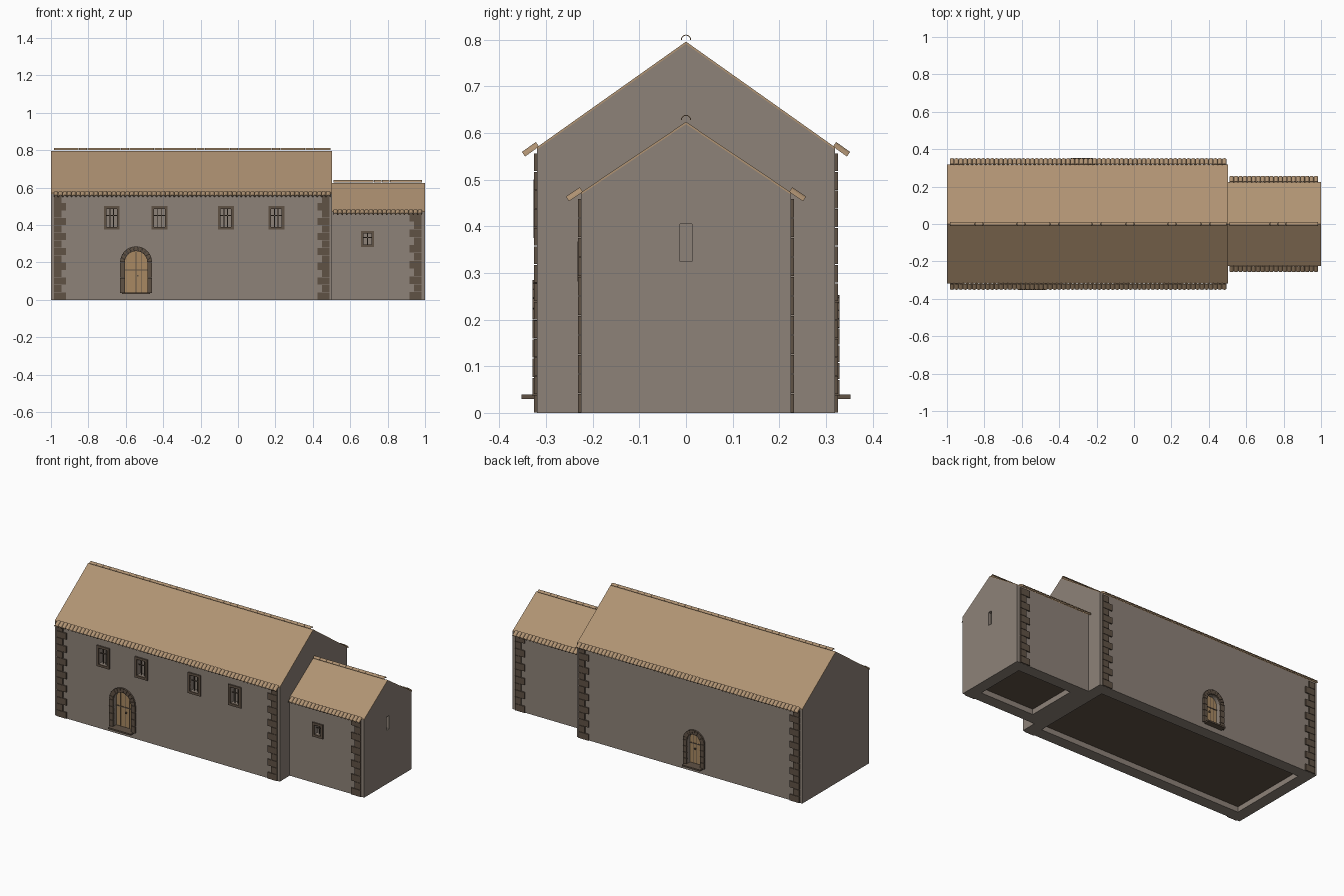
import bpy, bmesh, math
from mathutils import Vector

if "Cube" in bpy.data.objects:
    bpy.data.objects.remove(bpy.data.objects["Cube"])


def material(name, rgb):
    lin = [((c / 255 + 0.055) / 1.055) ** 2.4 for c in rgb] + [1]
    m = bpy.data.materials.new(name)
    m.use_nodes = True
    m.diffuse_color = lin
    bsdf = m.node_tree.nodes["Principled BSDF"]
    bsdf.inputs["Base Color"].default_value = lin
    bsdf.inputs["Roughness"].default_value = 0.9
    return m


WALL = material("grey plaster", (141, 130, 120))
ROOF = material("tan roof tile", (176, 147, 115))
STONE = material("brown stone", (96, 82, 69))
WOOD = material("door wood", (168, 137, 98))


def prism(bm, pts, vec):
    """Extrude a flat outline along a vector into a closed solid."""
    a = [bm.verts.new(p) for p in pts]
    b = [bm.verts.new(Vector(p) + Vector(vec)) for p in pts]
    bm.faces.new(a)
    bm.faces.new(b[::-1])
    for i in range(len(a)):
        j = (i + 1) % len(a)
        bm.faces.new((a[i], b[i], b[j], a[j]))


def box(bm, x0, x1, y0, y1, z0, z1):
    prism(bm, [(x0, y0, z0), (x1, y0, z0), (x1, y1, z0), (x0, y1, z0)], (0, 0, z1 - z0))


def finish(bm, name, mat):
    bmesh.ops.recalc_face_normals(bm, faces=bm.faces)
    me = bpy.data.meshes.new(name)
    bm.to_mesh(me)
    bm.free()
    ob = bpy.data.objects.new(name, me)
    me.materials.append(mat)
    bpy.context.collection.objects.link(ob)
    return ob


def cut(ob, bm):
    """Subtract the solids in bm from ob."""
    cutter = finish(bm, "cutter", WALL)
    cutter.hide_render = True
    mod = ob.modifiers.new("openings", "BOOLEAN")
    mod.operation = "DIFFERENCE"
    mod.solver = "EXACT"
    mod.object = cutter
    bpy.context.view_layer.objects.active = ob
    bpy.ops.object.modifier_apply(modifier=mod.name)
    bpy.data.objects.remove(cutter)


def arch(cx, r, z0, spring, y, n=12):
    arc = [(cx + r * math.cos(math.pi * i / n), y, spring + r * math.sin(math.pi * i / n))
           for i in range(n + 1)]
    return [(cx + r, y, z0)] + arc + [(cx - r, y, z0)]


# name, x start, x end, half depth, eave height, ridge height
NAVE = ("nave", -1.0, 0.503, 0.319, 0.565, 0.791)
ANNEX = ("annex", 0.503, 1.0, 0.225, 0.468, 0.619)
# centre x, bottom, width, height, vertical bars
NAVE_WINDOWS = [(x, 0.375, 0.085, 0.125, 2) for x in (-0.675, -0.42, -0.065, 0.205)]
ANNEX_WINDOWS = [(0.692, 0.282, 0.07, 0.085, 1)]
# name, side, centre x, inner radius, spring height
DOORS = [("front", -1, -0.545, 0.06, 0.2), ("back", 1, -0.28, 0.045, 0.182)]
SILL, RIM, FRAME, RECESS = 0.035, 0.07, 0.014, 0.03


def walls(part, windows, doors):
    name, x0, x1, d, eave, ridge = part
    bm = bmesh.new()
    outline = [(-d, 0), (d, 0), (d, eave), (0, ridge), (-d, eave)]
    prism(bm, [(x0, y, z) for y, z in outline], (x1 - x0, 0, 0))
    ob = finish(bm, name + "_walls", WALL)
    bm = bmesh.new()
    box(bm, x0 + RIM, x1 - RIM, RIM - d, d - RIM, -0.1, SILL)
    for cx, z, w, h, _ in windows:
        box(bm, cx - w / 2 + FRAME, cx + w / 2 - FRAME, -d - 0.1, RECESS - d, z + FRAME, z + h - FRAME)
    for _, s, cx, r, spring in doors:
        prism(bm, arch(cx, r, SILL, spring, s * (d - RECESS)), (0, s * 0.1, 0))
    if name == "annex":
        box(bm, x1 - 0.02, x1 + 0.1, -0.013, 0.013, 0.325, 0.405)
    cut(ob, bm)
    bm = bmesh.new()
    box(bm, x0 + RIM, x1 - RIM, RIM - d, d - RIM, SILL - 0.003, SILL + 0.003)
    finish(bm, name + "_floor", STONE)


def window_trim(part, windows):
    name, d = part[0], part[3]
    bm = bmesh.new()
    y0, y1 = -d - 0.008, 0.004 - d
    for cx, z, w, h, bars in windows:
        l, r, t = cx - w / 2, cx + w / 2, z + h
        box(bm, l, l + FRAME, y0, y1, z, t)
        box(bm, r - FRAME, r, y0, y1, z, t)
        box(bm, l + FRAME, r - FRAME, y0, y1, z, z + FRAME)
        box(bm, l + FRAME, r - FRAME, y0, y1, t - FRAME, t)
        # iron grille inside the reveal
        for i in range(bars):
            bx = l + FRAME + (w - 2 * FRAME) * (i + 1) / (bars + 1)
            box(bm, bx - 0.002, bx + 0.002, 0.01 - d, 0.014 - d, z + FRAME, t - FRAME)
        mid = z + h * 0.6
        box(bm, l + FRAME, r - FRAME, 0.01 - d, 0.014 - d, mid - 0.002, mid + 0.002)
    finish(bm, name + "_window_frames", STONE)


def quoins(part, corners, courses):
    """Alternating long and short corner stones on front and back."""
    name, d, eave = part[0], part[3], part[4]
    bm = bmesh.new()
    h = (eave - 0.008) / courses
    for s in (-1, 1):
        for x, inward in corners:
            for i in range(courses):
                w = 0.064 if i % 2 == 0 else 0.04
                box(bm, x, x + inward * w, s * (d - 0.01), s * (d + 0.007), i * h + 0.001, (i + 1) * h - 0.001)
    finish(bm, name + "_quoins", STONE)


def shell(bm, start, vec, up, r, thick=0.003, n=8):
    """Half-round hollow tile running from start along vec."""
    start, vec, up = Vector(start), Vector(vec), Vector(up).normalized()
    side = up.cross(vec).normalized()
    angles = [math.pi * i / n for i in range(n + 1)]
    ring = [(r, a) for a in angles] + [(r - thick, a) for a in reversed(angles)]
    prism(bm, [start + side * q * math.cos(a) + up * q * math.sin(a) for q, a in ring], vec)


def roof(part, x_first, x_last):
    name, x0, x1, d, eave, ridge = part
    t = 0.005
    bm = bmesh.new()
    outline = [(-d, eave), (0, ridge), (d, eave), (d, eave + t), (0, ridge + t), (-d, eave + t)]
    prism(bm, [(x0, y, z) for y, z in outline], (x1 - x0, 0, 0))
    finish(bm, name + "_roof", ROOF)
    # overhanging row of barrel tiles along each eave
    bm = bmesh.new()
    slope = (ridge - eave) / d
    count = round((x_last - x_first) / 0.024)
    step = (x_last - x_first) / count
    for s in (-1, 1):
        for i in range(count):
            x = x_first + (i + 0.5) * step
            shell(bm, (x, s * (d - 0.004), eave + 0.006), (0, s * 0.03, -0.03 * slope),
                  (0, s * slope, 1), step * 0.5)
    finish(bm, name + "_eave_tiles", ROOF)
    # ridge cap
    bm = bmesh.new()
    count = round((x_last - x_first) / 0.045)
    step = (x_last - x_first) / count
    for i in range(count):
        shell(bm, (x_first + i * step, 0, ridge + 0.009), (step - 0.001, 0, 0), (0, 0, 1), 0.011, 0.002)
    finish(bm, name + "_ridge_tiles", ROOF)


def door(label, s, cx, r, spring, d):
    # jamb blocks and arch stones
    bm = bmesh.new()
    ro, y0, y1 = r + 0.026, s * (d - 0.004), s * (d + 0.01)
    h = (spring - SILL) / 4
    for side in (-1, 1):
        for i in range(4):
            box(bm, cx + side * r, cx + side * ro, y0, y1, SILL + i * h + 0.001, SILL + (i + 1) * h - 0.001)
    n = 11
    for i in range(n):
        a, b = (math.pi * (i + e) / n for e in (0.04, 0.96))
        corners = [(r, a), (ro, a), (ro, b), (r, b)]
        prism(bm, [(cx + q * math.cos(k), y0, spring + q * math.sin(k)) for q, k in corners], (0, y1 - y0, 0))
    finish(bm, label + "_door_surround", STONE)
    # projecting step
    bm = bmesh.new()
    box(bm, cx - r - 0.015, cx + r + 0.015, s * (d - RECESS), s * (d + 0.034), SILL - 0.005, SILL + 0.004)
    finish(bm, label + "_door_step", STONE)
    # door leaf with planks, rail and knob
    face = s * (d - RECESS + 0.008)
    bm = bmesh.new()
    prism(bm, arch(cx, r, SILL, spring, s * (d - RECESS - 0.002)), (0, s * 0.01, 0))
    finish(bm, label + "_door_leaf", WOOD)
    bm = bmesh.new()
    for k in (-0.5, 0, 0.5):
        top = spring + r * math.sqrt(1 - k * k) - 0.002
        w = 0.0018 if k == 0 else 0.001
        box(bm, cx + k * r - w, cx + k * r + w, face, face + s * 0.002, SILL, top)
    box(bm, cx - r, cx + r, face, face + s * 0.003, 0.156, 0.161)
    box(bm, cx + 0.005, cx + 0.012, face, face + s * 0.008, 0.125, 0.133)
    finish(bm, label + "_door_fittings", STONE)


walls(NAVE, NAVE_WINDOWS, DOORS)
walls(ANNEX, ANNEX_WINDOWS, [])
window_trim(NAVE, NAVE_WINDOWS)
window_trim(ANNEX, ANNEX_WINDOWS)
quoins(NAVE, [(-0.983, 1), (0.488, -1)], 14)
quoins(ANNEX, [(0.98, -1)], 11)
roof(NAVE, -0.985, 0.495)
roof(ANNEX, 0.51, 0.985)
for args in DOORS:
    door(*args, NAVE[3])
